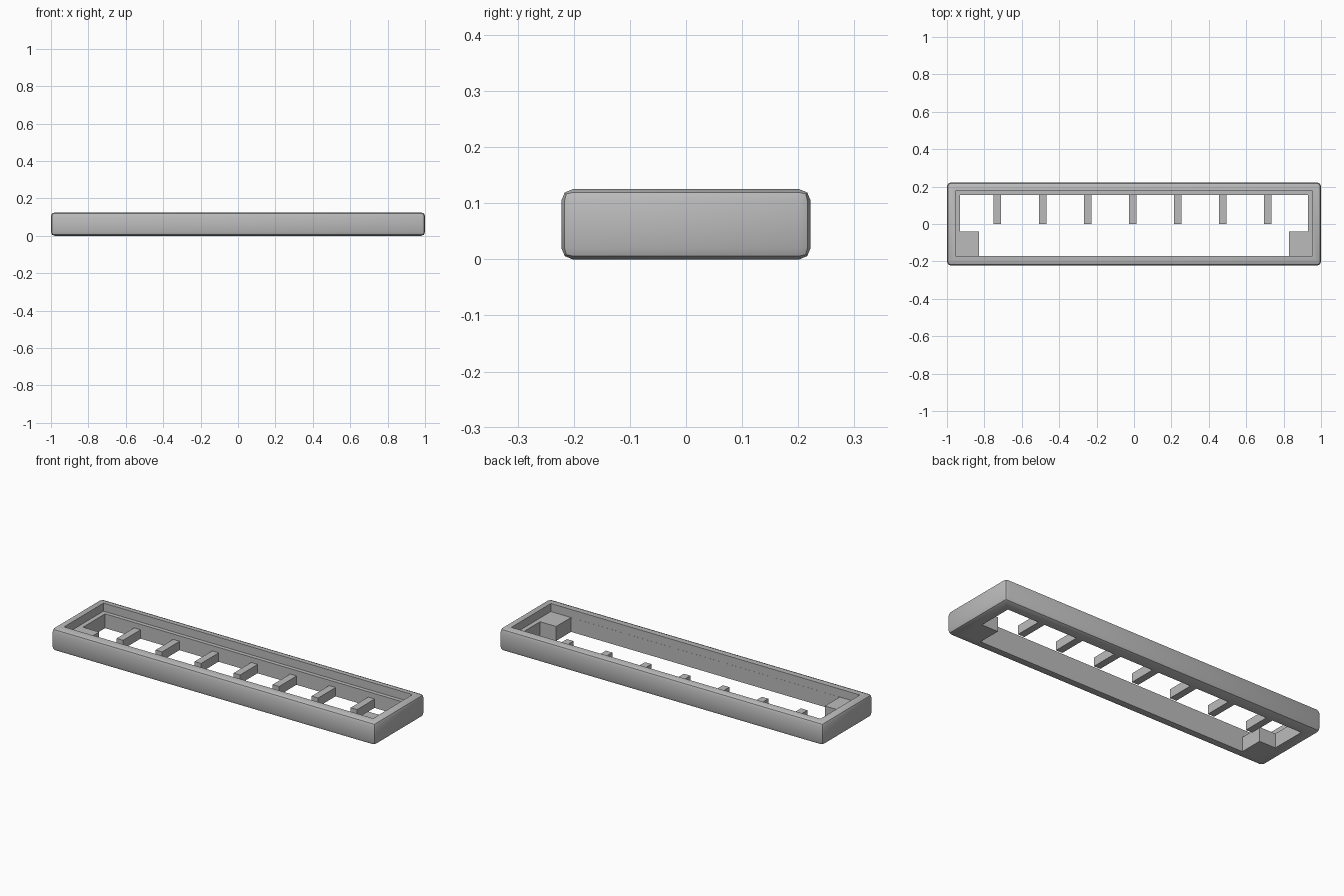
import bpy
import bmesh
import math

cube = bpy.data.objects.get("Cube")
if cube:
    bpy.data.objects.remove(cube, do_unlink=True)

grey = bpy.data.materials.new("mid_grey")
grey.use_nodes = True
colour = (0.5, 0.5, 0.5, 1)
grey.diffuse_color = colour
grey.node_tree.nodes["Principled BSDF"].inputs["Base Color"].default_value = colour


def make_object(name, bm):
    bmesh.ops.recalc_face_normals(bm, faces=bm.faces)
    mesh = bpy.data.meshes.new(name)
    bm.to_mesh(mesh)
    bm.free()
    mesh.materials.append(grey)
    obj = bpy.data.objects.new(name, mesh)
    bpy.context.collection.objects.link(obj)
    return obj


def box(name, x0, x1, y0, y1, z0, z1):
    bm = bmesh.new()
    bmesh.ops.create_cube(bm, size=1)
    for v in bm.verts:
        v.co = [lo + (c + 0.5) * (hi - lo)
                for c, lo, hi in zip(v.co, (x0, y0, z0), (x1, y1, z1))]
    return make_object(name, bm)


# Frame: stacked rectangular rings (half width, front, back, height)
HEIGHT, LEDGE = 0.125, 0.08
rings = [
    (1.0, -0.222, 0.222, 0),            # outer bottom
    (1.0, -0.222, 0.222, HEIGHT),       # outer top
    (0.955, -0.171, 0.177, HEIGHT),     # inner rim
    (0.955, -0.171, 0.177, LEDGE),      # ledge outside
    (0.93, -0.1705, 0.155, LEDGE),      # ledge inside
    (0.93, -0.1705, 0.155, 0),          # opening bottom
]
bm = bmesh.new()
loops = [[bm.verts.new(p) for p in
          ((-w, f, z), (w, f, z), (w, b, z), (-w, b, z))]
         for w, f, b, z in rings]
for i, low in enumerate(loops):
    high = loops[(i + 1) % len(loops)]
    for j in range(4):
        k = (j + 1) % 4
        bm.faces.new((low[j], low[k], high[k], high[j]))
outer = set(loops[0] + loops[1])
edges = [e for e in bm.edges if all(v in outer for v in e.verts)]
bmesh.ops.bevel(bm, geom=edges, offset=0.02, segments=2, profile=0.5,
                affect='EDGES')
frame = make_object("frame", bm)
bpy.ops.object.select_all(action='DESELECT')
frame.select_set(True)
bpy.context.view_layer.objects.active = frame
bpy.ops.object.shade_smooth_by_angle(angle=math.radians(30))

# Corner blocks at the front
for side, name in ((1, "left"), (-1, "right")):
    x0, x1 = sorted((side * 0.83, side * 0.94))
    box(name + "_corner_block", x0, x1, -0.18, -0.04, 0, LEDGE)

# Row of ribs reaching forward from the back wall
for i in range(7):
    x = -0.73 + i * 0.241
    box(f"rib_{i + 1}", x - 0.02, x + 0.02, 0, 0.165, 0.001, 0.05)
